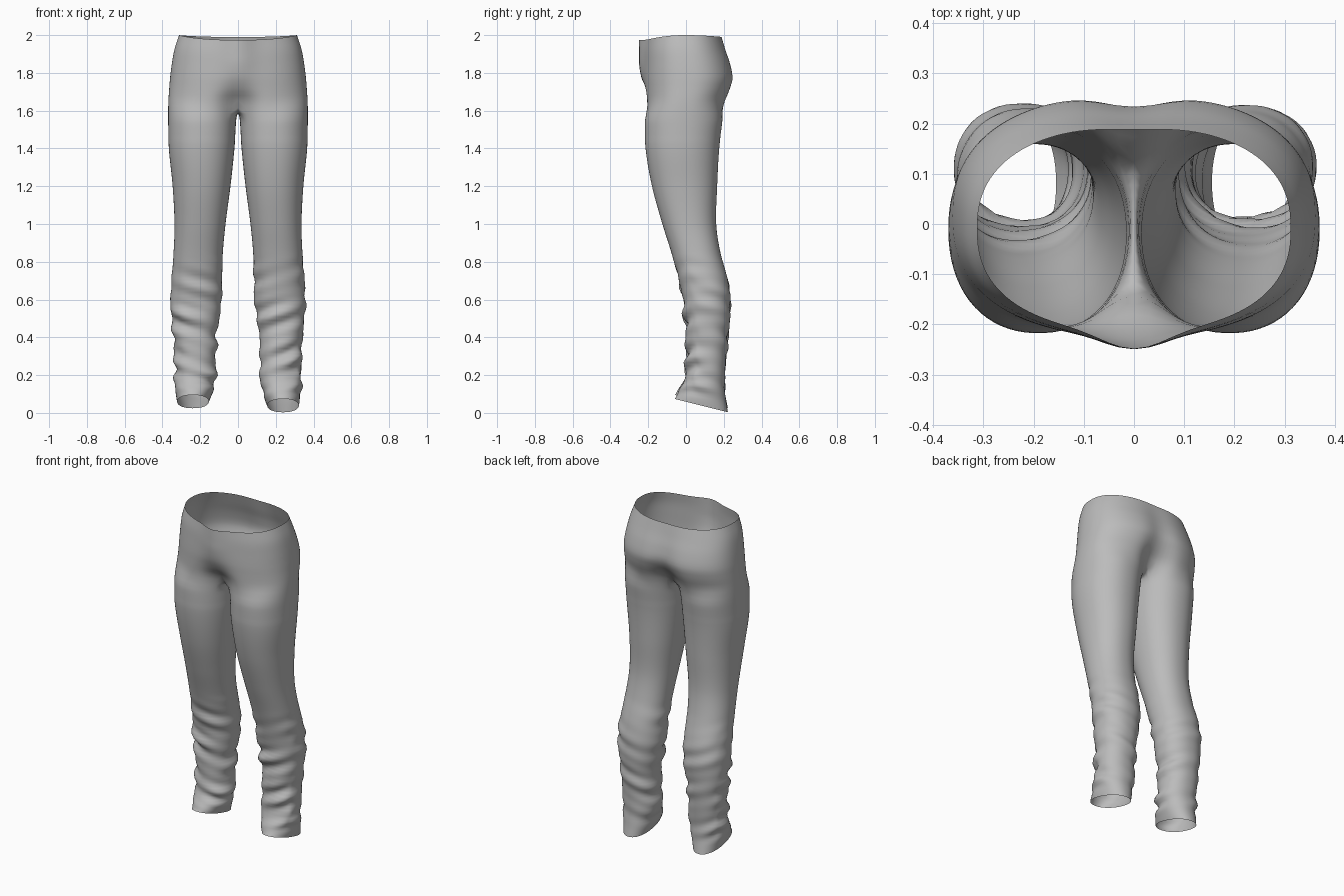
import bpy
import bmesh
from math import sin, cos, radians, exp, copysign

cube = bpy.data.objects.get("Cube")
if cube:
    bpy.data.objects.remove(cube)

OUTER, INNER = 56, 12      # segments round the outside and the inside of a leg
SPLIT = 145                # angle where the outside of a leg meets the inside

# Hips: height, half width, front, back, front centre bump, back centre bump
HIPS = [
    (1.99, .312, -.212, .193, -.036, -.005),
    (1.92, .335, -.219, .215, -.03, -.01),
    (1.84, .350, -.222, .242, -.026, -.016),
    (1.76, .360, -.224, .257, -.01, -.026),
    (1.69, .366, -.222, .242, .025, -.055),
    (1.63, .370, -.220, .215, .09, -.095),
]
# Legs: height, inner side, outer side, front, back
LEGS = [
    (1.57, .008, .371, -.219, .197),
    (1.40, .019, .366, -.214, .176),
    (1.20, .040, .346, -.180, .165),
    (1.00, .066, .336, -.125, .160),
    (.85, .080, .341, -.078, .182),
    (.70, .084, .352, -.036, .222),
    (.58, .088, .357, -.014, .235),
    (.42, .112, .344, .000, .225),
    (.30, .116, .336, .000, .214),
    (.18, .117, .335, -.006, .205),
    (.09, .132, .332, -.035, .208),
    (.005, .155, .322, -.060, .222),
]


def sample(table, z):
    """Smooth value of every column at height z."""
    i = next((k for k in range(len(table) - 2) if z >= table[k + 1][0]), len(table) - 2)

    def slope(k, c):
        a, b = table[max(k - 1, 0)], table[min(k + 1, len(table) - 1)]
        return (b[c] - a[c]) / (b[0] - a[0])

    p, q = table[i], table[i + 1]
    d = q[0] - p[0]
    t = (z - p[0]) / d
    return [(2*t**3 - 3*t*t + 1) * p[c] + (t**3 - 2*t*t + t) * d * slope(i, c)
            + (3*t*t - 2*t**3) * q[c] + (t**3 - t*t) * d * slope(i + 1, c)
            for c in range(1, len(p))]


def power(v, e):
    return copysign(abs(v) ** e, v)


def hip_ring(z):
    """Open half ring from front centre round the side to back centre."""
    w, front, back, fb, bb = sample(HIPS, z)
    ring = []
    for k in range(OUTER + 1):
        a = radians(-90 + 180 * k / OUTER)
        x = 0 if k in (0, OUTER) else w * power(cos(a), .84)
        s = power(sin(a), .84)
        y = (front + back) / 2 + (back - front) / 2 * s
        y += (fb if s < 0 else bb) * exp(-(x / .085) ** 2) * abs(s)
        dip = (.026 if s < 0 else .01) * abs(s) ** 2      # waist sags at front and back
        ring.append((x, y, z + .01 - dip * max(0, (z - 1.8) / .19)))
    return ring


def wrinkle(z, a, side):
    """Folds of cloth gathered below the knee."""
    amp = .007 * max(0, min(1, (.85 - z) / .3)) * min(1, max(.1, (z - .04) / .1))
    v = abs(sin((a + .5 * side) / 2)) * 2.2
    f = sin(44 * z + 2.6 * v + side * .6) + .7 * sin(71 * z - 3 * cos(a) + 2 * side)
    return amp * f * (.65 + .35 * sin(2 * a + 9 * z + side)) * (1.15 - .45 * sin(a))


def leg_ring(z, side):
    """Closed ring, starting at the front of the crotch."""
    x0, x1, front, back = sample(LEGS, z)
    angles = [-SPLIT + 2 * SPLIT * k / OUTER for k in range(OUTER + 1)]
    angles += [SPLIT + (360 - 2 * SPLIT) * k / INNER for k in range(1, INNER)]
    ring = []
    for deg in angles:
        a = radians(deg)
        r = wrinkle(z, a, side)
        x = (x0 + x1) / 2 + ((x1 - x0) / 2 + r) * power(cos(a), .92)
        y = (front + back) / 2 + ((back - front) / 2 + r) * power(sin(a), .92)
        fade = max(0, 1 - z / .3) ** 2
        lift = .26 * (.215 - y) * fade + (.022 * fade if side < 0 else 0)
        ring.append((x, y, z + lift))
    return ring


bm = bmesh.new()


def add_half(side):
    def verts(points):
        return [bm.verts.new((side * x, y, z)) for x, y, z in points]

    def bridge(upper, lower, closed):
        n = len(upper)
        for k in range(n if closed else n - 1):
            j = (k + 1) % n
            bm.faces.new((upper[k], lower[k], lower[j], upper[j]))

    # Hips from the waist down to the crotch
    steps = 18
    top, low = HIPS[0][0], HIPS[-1][0]
    rows = [verts(hip_ring(top + (low - top) * i / steps)) for i in range(steps + 1)]
    for upper, lower in zip(rows, rows[1:]):
        bridge(upper, lower, False)

    # Crotch seam closes the last hip row into a full ring
    f, b = rows[-1][0].co, rows[-1][-1].co
    seam = []
    for k in range(1, INNER):
        t = k / INNER
        seam.append((0, b.y + (f.y - b.y) * t, b.z + (f.z - b.z) * t - .03 * sin(3.1416 * t)))
    ring = rows[-1] + verts(seam)

    # Leg from the crotch to the hem
    steps = 84
    top, low = LEGS[0][0], LEGS[-1][0]
    for i in range(steps + 1):
        lower = verts(leg_ring(top + (low - top) * i / steps, side))
        bridge(ring, lower, True)
        ring = lower


for side in (1, -1):
    add_half(side)
bmesh.ops.remove_doubles(bm, verts=bm.verts, dist=.0005)

# Ease the hips and crotch into the legs
soft = [v for v in bm.verts if 1.45 < v.co.z < 1.75 and not v.is_boundary]
for _ in range(4):
    bmesh.ops.smooth_vert(bm, verts=soft, factor=.5,
                          use_axis_x=True, use_axis_y=True, use_axis_z=True)
bmesh.ops.recalc_face_normals(bm, faces=bm.faces)

mesh = bpy.data.meshes.new("trousers")
bm.to_mesh(mesh)
bm.free()
trousers = bpy.data.objects.new("trousers", mesh)
bpy.context.collection.objects.link(trousers)

# Plain grey cloth
grey = bpy.data.materials.new("grey_cloth")
grey.use_nodes = True
colour = (.5, .5, .5, 1)
grey.diffuse_color = colour
grey.node_tree.nodes["Principled BSDF"].inputs["Base Color"].default_value = colour
mesh.materials.append(grey)

bpy.context.view_layer.objects.active = trousers
trousers.select_set(True)
bpy.ops.object.shade_smooth()
